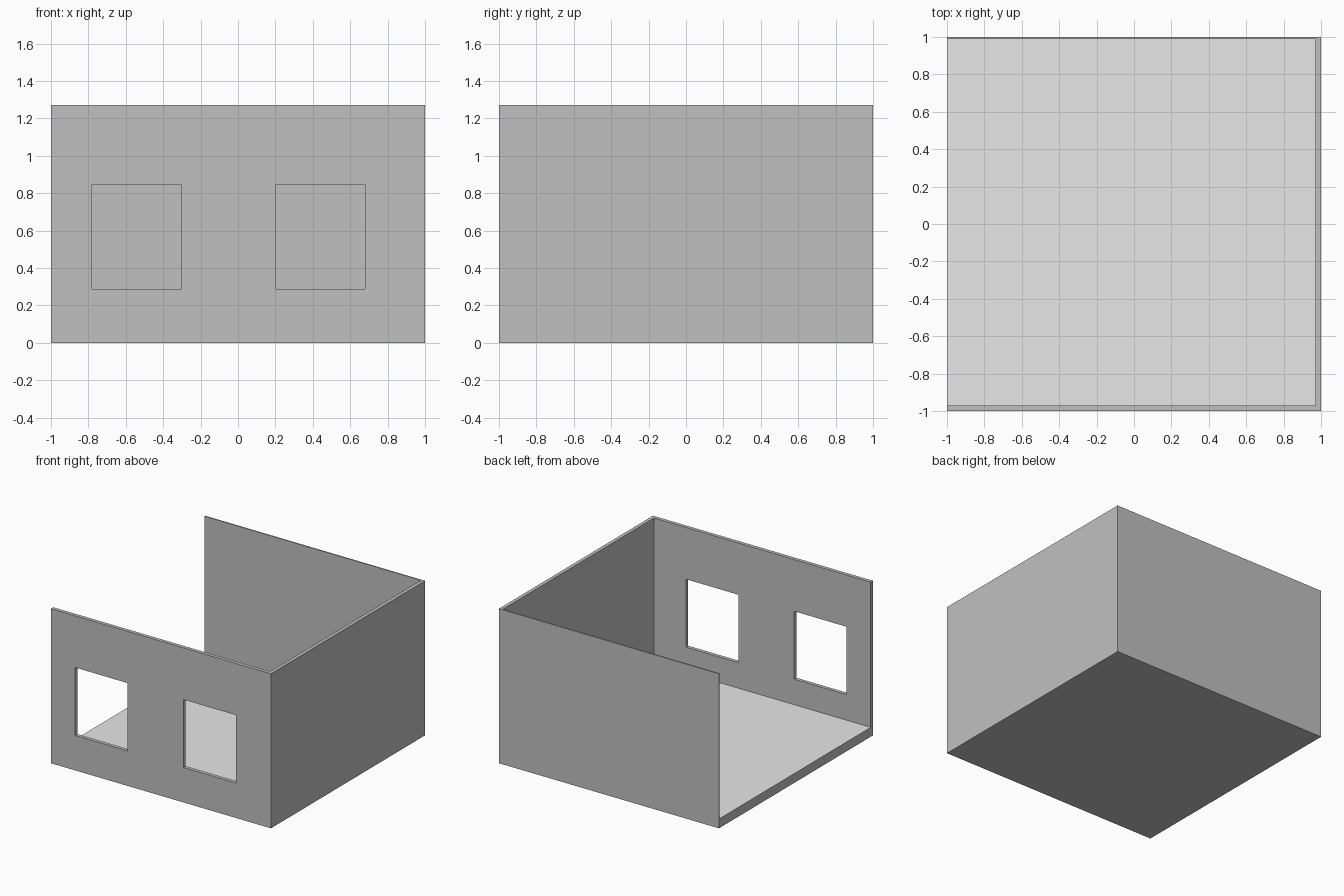
import bpy

if "Cube" in bpy.data.objects:
    bpy.data.objects.remove(bpy.data.objects["Cube"])

HEIGHT = 1.27
FLOOR_Z = 0.077


def material(name, value):
    mat = bpy.data.materials.new(name)
    mat.diffuse_color = (value, value, value, 1)
    mat.use_nodes = True
    mat.node_tree.nodes["Principled BSDF"].inputs["Base Color"].default_value = mat.diffuse_color
    return mat


def box(name, lo, hi):
    """Axis-aligned box between two corners."""
    centre = [(a + b) / 2 for a, b in zip(lo, hi)]
    bpy.ops.mesh.primitive_cube_add(size=1, location=centre)
    obj = bpy.context.object
    obj.name = name
    obj.scale = [b - a for a, b in zip(lo, hi)]
    bpy.ops.object.transform_apply(location=True, rotation=False, scale=True)
    return obj


# Solid block of the room
room = box("room_shell", (-1, -1, 0), (1, 1, HEIGHT))

# Interior, open at the top and the left side; two front window openings
cutters = [box("interior_cutter", (-1.3, -0.97, FLOOR_Z), (0.97, 0.99, 1.6))]
for i, x in enumerate((-0.78, 0.203)):
    cutters.append(box(f"window_cutter_{i + 1}", (x, -1.2, 0.287), (x + 0.477, -0.8, 0.845)))

for cutter in cutters:
    cutter.hide_render = True
    mod = room.modifiers.new(cutter.name, 'BOOLEAN')
    mod.operation = 'DIFFERENCE'
    mod.solver = 'EXACT'
    mod.object = cutter

# Apply the cuts and drop the cutters
bpy.context.view_layer.update()
graph = bpy.context.evaluated_depsgraph_get()
mesh = bpy.data.meshes.new_from_object(room.evaluated_get(graph))
room.modifiers.clear()
room.data = mesh
for cutter in cutters:
    bpy.data.objects.remove(cutter)

# Grey walls, lighter floor surface
mesh.materials.clear()
mesh.materials.append(material("wall_grey", 0.527))
mesh.materials.append(material("floor_light_grey", 0.8))
for face in mesh.polygons:
    face.material_index = int(face.normal.z > 0.9 and face.center.z < 0.15)
